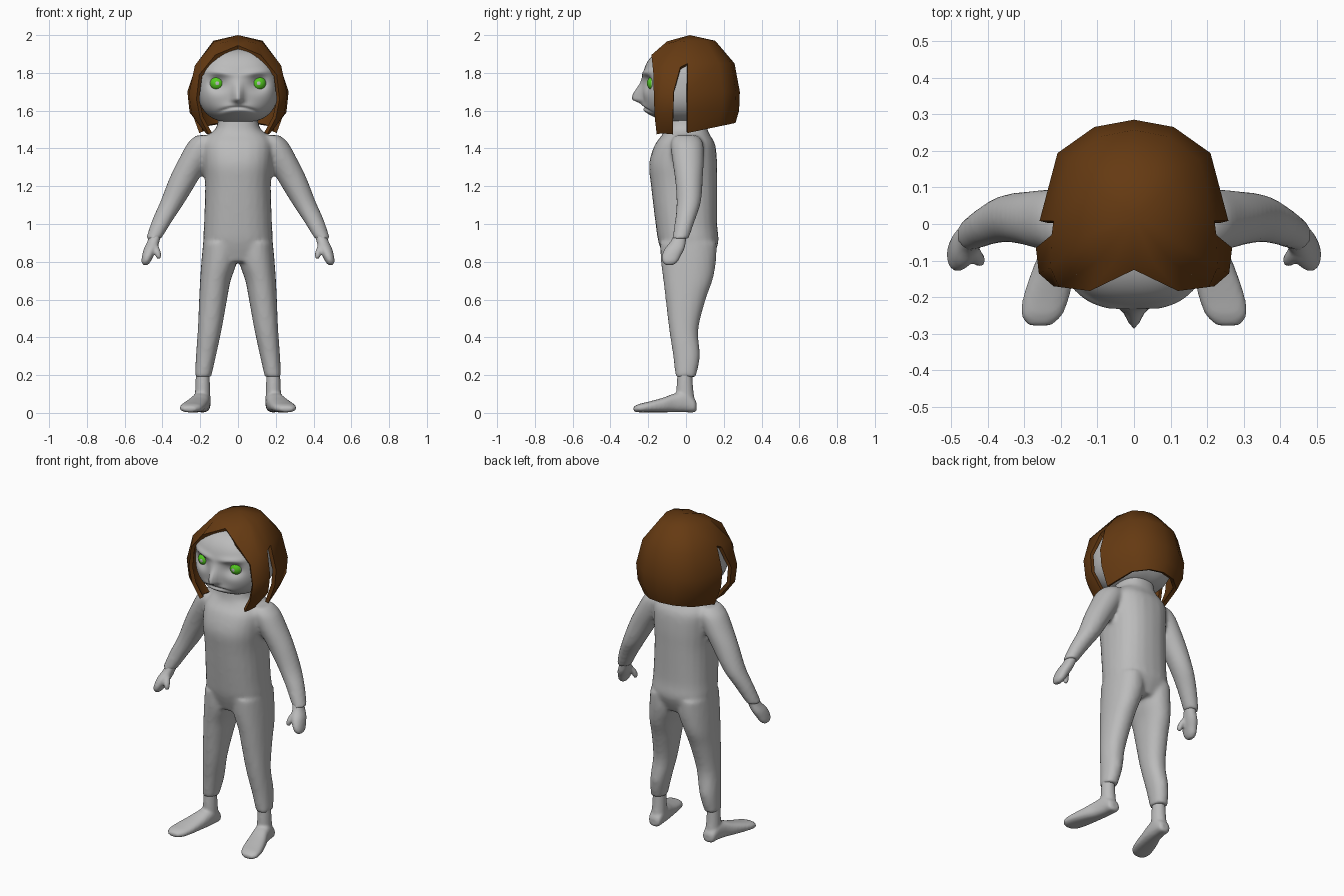
import bpy, bmesh, math
from mathutils import Vector, Matrix

if "Cube" in bpy.data.objects:
    bpy.data.objects.remove(bpy.data.objects["Cube"])


def material(name, rgb):
    m = bpy.data.materials.new(name)
    m.diffuse_color = (*rgb, 1)
    m.use_nodes = True
    m.node_tree.nodes["Principled BSDF"].inputs["Base Color"].default_value = m.diffuse_color
    return m


GREY = material("grey skin", (0.5, 0.5, 0.5))
BROWN = material("brown hair", (0.13, 0.042, 0.006))
GREEN = material("green iris", (0.09, 0.6, 0.015))


def add_object(name, bm, mats):
    bmesh.ops.recalc_face_normals(bm, faces=bm.faces)
    me = bpy.data.meshes.new(name)
    bm.to_mesh(me)
    bm.free()
    for m in mats:
        me.materials.append(m)
    me.shade_smooth()
    ob = bpy.data.objects.new(name, me)
    bpy.context.collection.objects.link(ob)
    return ob


def loft(bm, rings, side=1, along_y=False, p=2.2, n=24, steps=4):
    """Closed tube through rings (x, y, z, radius a, radius b), smoothly interpolated."""
    R = [Vector(r) for r in rings]
    fine = []
    for i in range(len(R) - 1):
        a, b = R[max(i - 1, 0)], R[min(i + 2, len(R) - 1)]
        for k in range(steps):
            t = k / steps
            m0, m1 = (R[i + 1] - a) / 2, (b - R[i]) / 2
            fine.append(R[i] * (2*t**3 - 3*t*t + 1) + m0 * (t**3 - 2*t*t + t)
                        + R[i + 1] * (3*t*t - 2*t**3) + m1 * (t**3 - t*t))
    fine.append(R[-1])
    loops = []
    for x, y, z, ra, rb in fine:
        loop = []
        for j in range(n):
            c, s = math.cos(math.tau * j / n), math.sin(math.tau * j / n)
            u = ra * math.copysign(abs(c) ** (2 / p), c)
            v = rb * math.copysign(abs(s) ** (2 / p), s)
            co = (x + u, y, z + v) if along_y else (x + u, y + v, z)
            loop.append(bm.verts.new((side * co[0], co[1], co[2])))
        loops.append(loop)
    for l0, l1 in zip(loops, loops[1:]):
        for j in range(n):
            bm.faces.new((l0[j], l0[(j + 1) % n], l1[(j + 1) % n], l1[j]))
    bm.faces.new(loops[0])
    bm.faces.new(loops[-1])


def fuse(ob, voxel, smooth):
    m = ob.modifiers.new("fuse", 'REMESH')
    m.mode, m.voxel_size, m.use_smooth_shade = 'VOXEL', voxel, True
    s = ob.modifiers.new("soften", 'SMOOTH')
    s.factor, s.iterations = 0.5, smooth


# Body: torso with neck, arms and legs fused into one smooth skin
torso = [(0, .01, .80, .15, .12), (0, .013, .9, .183, .158), (0, .002, 1.0, .18, .163),
         (0, -.01, 1.2, .174, .175), (0, -.015, 1.32, .182, .18), (0, -.005, 1.42, .185, .16),
         (0, 0, 1.47, .16, .128), (0, 0, 1.51, .115, .112), (0, 0, 1.6, .1, .1)]
arm = [(.17, 0, 1.47, .05, .06), (.185, .005, 1.43, .08, .085), (.225, .01, 1.35, .085, .085),
       (.28, .015, 1.25, .08, .075), (.345, .015, 1.12, .066, .065),
       (.40, -.005, 1.02, .055, .053), (.447, -.03, .922, .041, .044)]
leg = [(.185, -.002, .19, .043, .054), (.17, .003, .3, .053, .071), (.15, -.012, .44, .063, .077),
       (.132, -.002, .6, .074, .106), (.12, .01, .7, .081, .13), (.1, .013, .8, .094, .146),
       (.095, .013, .9, .09, .15)]
bm = bmesh.new()
loft(bm, torso, p=2.4)
for s in (1, -1):
    loft(bm, arm, s, p=2)
    loft(bm, leg, s)
fuse(add_object("body", bm, [GREY]), .012, 6)

# Hands (mitten and thumb) and feet (foot and ankle)
palm = [(.432, -.025, .96, .03, .033), (.447, -.04, .91, .032, .04), (.463, -.06, .87, .035, .052),
        (.478, -.078, .83, .03, .05), (.487, -.085, .80, .024, .04), (.49, -.088, .783, .012, .02)]
thumb = [(.448, -.06, .905, .018, .02), (.429, -.09, .86, .018, .02),
         (.421, -.1, .83, .015, .016), (.42, -.1, .815, .008, .008)]
foot = [(.185, .056, .035, .02, .02), (.187, .045, .038, .038, .035), (.19, 0, .058, .045, .055),
        (.2, -.06, .053, .05, .05), (.218, -.12, .042, .058, .039), (.24, -.2, .031, .063, .028),
        (.252, -.25, .025, .055, .022), (.257, -.278, .02, .03, .012)]
ankle = [(.187, 0, .05, .042, .05), (.187, -.006, .12, .04, .045), (.187, -.006, .23, .035, .038)]
for s, label in ((1, "left"), (-1, "right")):
    bm = bmesh.new()
    loft(bm, palm, s)
    loft(bm, thumb, s, p=2)
    fuse(add_object(label + "_hand", bm, [GREY]), .007, 4)
    bm = bmesh.new()
    loft(bm, foot, s, along_y=True, p=2.5)
    loft(bm, ankle, s, p=2)
    fuse(add_object(label + "_foot", bm, [GREY]), .008, 4)

# Head: rounded block with sculpted sockets, brow, nose and frowning mouth


def bump(a, b=0.0):
    return math.exp(-a * a - b * b)


bm = bmesh.new()
bmesh.ops.create_uvsphere(bm, u_segments=96, v_segments=96, radius=1)
for v in bm.verts:
    norm = sum(abs(c) ** 2.6 for c in v.co) ** (1 / 2.6)
    d = v.co / norm
    x, y, z = d.x * .215, -.02 + d.y * .21, 1.735 + d.z * .2
    if y < -.08:
        ax = abs(x)
        y += .036 * bump((ax - .11) / .045, (z - 1.745) / .04)
        y -= .014 * bump((ax - .1) / .07, (z - 1.80 - .1 * (ax - .1)) / .018)
        y -= .06 * bump(x / .026, (z - 1.662) / (.07 if z > 1.662 else .02))
        y -= .028 * bump(x / .09, (z - 1.605) / .035)
        if ax < .11:
            y += .014 * bump((z - 1.617 + 2.2 * x * x) / .008) * (1 - (ax / .11) ** 4)
    v.co = (x, y, z)
add_object("head", bm, [GREY])

# Eyes: balls with a green iris and a small pale pupil, chosen by direction
for s, label in ((1, "left"), (-1, "right")):
    bm = bmesh.new()
    bmesh.ops.create_uvsphere(bm, u_segments=32, v_segments=24, radius=.04,
                              matrix=Matrix.Rotation(math.pi / 2, 4, 'X'))
    for f in bm.faces:
        tilt = math.degrees(f.calc_center_median().angle(Vector((0, -1, 0))))
        f.material_index = 1 if 17 < tilt < 64 else 0
    bmesh.ops.translate(bm, verts=bm.verts, vec=(s * .11, -.167, 1.745))
    add_object(label + "_eye", bm, [GREY, GREEN])

# Hair: angular half shell of columns from crown to tips, mirrored and thickened
levels = [(1.97, .13, .155), (1.85, .22, .257), (1.70, .258, .285), (1.6, .248, .281), (1.48, .205, .262)]
cols = []
for fx, fy in ((0, 1), (.42, .93), (.81, .68), (1, .03)):
    cols.append([(fx * hx, fy * yb, z + (.055 * fy if z < 1.5 else 0)) for z, hx, yb in levels])
cols += [
    [(.13, -.03, 1.965), (.225, -.03, 1.83), (.268, -.065, 1.7), (.256, -.068, 1.59), (.165, -.07, 1.475)],
    [(.125, -.06, 1.965), (.228, -.12, 1.84), (.26, -.135, 1.69), (.245, -.135, 1.58), (.17, -.13, 1.48)],
    [(.1, -.1, 1.955), (.205, -.172, 1.79), (.22, -.17, 1.66), (.2, -.165, 1.56), (.155, -.155, 1.475)],
    [(.05, -.1, 1.967), (.12, -.183, 1.895)],
    [(0, -.125, 1.945)]]
bm = bmesh.new()
crown = bm.verts.new((0, .02, 2.0))
V = [[bm.verts.new(c) for c in col] for col in cols]
for i, (a, b) in enumerate(zip(V, V[1:])):
    bm.faces.new((crown, b[0], a[0]))
    rows = 2 if i == 3 else min(len(a), len(b))     # slit between back and side lock
    for r in range(rows - 1):
        bm.faces.new((a[r], b[r], b[r + 1], a[r + 1]))
bm.faces.new((V[7][0], V[8][0], V[7][1]))
hair = add_object("hair", bm, [BROWN])
mid = Vector((0, 0, 1.7))
if sum(p.normal.dot(p.center - mid) for p in hair.data.polygons) < 0:
    hair.data.flip_normals()
m = hair.modifiers.new("mirror", 'MIRROR')
m.use_clip = True
t = hair.modifiers.new("thickness", 'SOLIDIFY')
t.thickness, t.offset = .022, -1
bpy.context.view_layer.objects.active = hair
hair.select_set(True)
bpy.ops.object.convert(target='MESH')
bpy.ops.object.shade_smooth_by_angle(angle=math.radians(45))
